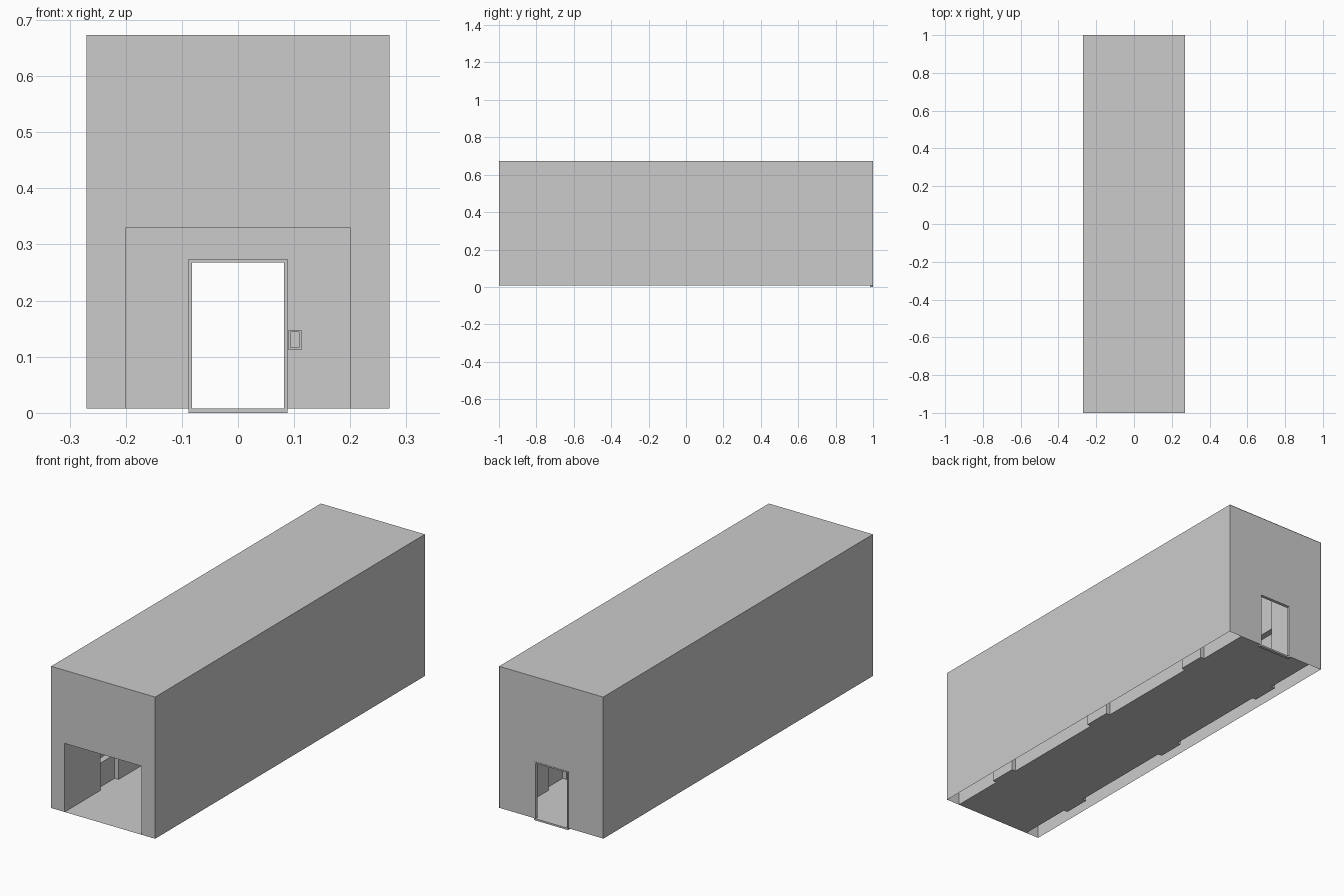
import bpy, bmesh

if "Cube" in bpy.data.objects:
    bpy.data.objects.remove(bpy.data.objects["Cube"])

B, T = 0.008, 0.673          # floor level, roof level
W, IN, CEIL = 0.27, 0.20, 0.60
Y0, Y1 = -1.0, 1.0
NICHES, HALF = (-0.667, 0.0, 0.667), 0.067


def sheet(name, polys):
    """Object made of flat open faces."""
    bm = bmesh.new()
    for p in polys:
        bm.faces.new([bm.verts.new(v) for v in p])
    bmesh.ops.remove_doubles(bm, verts=bm.verts, dist=1e-5)
    me = bpy.data.meshes.new(name)
    bm.to_mesh(me)
    bm.free()
    ob = bpy.data.objects.new(name, me)
    bpy.context.collection.objects.link(ob)
    return ob


def box(name, x0, x1, y0, y1, z0, z1):
    bpy.ops.mesh.primitive_cube_add(size=1, location=((x0 + x1) / 2, (y0 + y1) / 2, (z0 + z1) / 2))
    ob = bpy.context.object
    ob.name = name
    ob.scale = (x1 - x0, y1 - y0, z1 - z0)
    return ob


def end_wall(name, y, hw, top, out):
    """Full end wall with a doorway reaching the floor; out is the facing along y."""
    pts = [(-W, B), (-hw, B), (-hw, top), (hw, top), (hw, B), (W, B), (W, T), (-W, T)]
    if out > 0:
        pts.reverse()
    return sheet(name, [[(x, y, z) for x, z in pts]])


# Outer shell, open underneath
sheet("roof", [[(-W, Y0, T), (W, Y0, T), (W, Y1, T), (-W, Y1, T)]])
sheet("right_outer_wall", [[(W, Y0, B), (W, Y1, B), (W, Y1, T), (W, Y0, T)]])
sheet("left_outer_wall", [[(-W, Y1, B), (-W, Y0, B), (-W, Y0, T), (-W, Y1, T)]])
end_wall("front_wall", Y0, IN, 0.33, -1)
end_wall("back_wall", Y1 - 0.002, 0.084, 0.27, 1)

# Inner walls: plain stretches alternate with stepped niches
FLAT = [(IN, B), (IN, CEIL)]
STEP = [(IN + 0.02, B), (IN + 0.02, 0.12), (IN + 0.05, 0.12),
        (IN + 0.05, 0.33), (IN + 0.02, 0.33), (IN + 0.02, CEIL)]
ends = [Y0] + [n + s * HALF for n in NICHES for s in (-1, 1)] + [Y1 - 0.002]
for s, side in ((-1, "left"), (1, "right")):
    polys, floor = [], []
    for i, (a, b) in enumerate(zip(ends, ends[1:])):
        prof = STEP if i % 2 else FLAT
        for (xa, za), (xb, zb) in zip(prof, prof[1:]):
            q = [(s * xa, a, za), (s * xa, b, za), (s * xb, b, zb), (s * xb, a, zb)]
            polys.append(q if s < 0 else q[::-1])
        if i % 2:
            for y in (a, b):
                cap = [(s * x, y, z) for x, z in [(IN, B)] + STEP + [(IN, CEIL)]]
                polys.append(cap)
            floor.append([(s * IN, a, B), (s * (IN + 0.02), a, B),
                          (s * (IN + 0.02), b, B), (s * IN, b, B)])
    sheet(side + "_inner_wall", polys)
    sheet(side + "_niche_floors", floor)

# Corridor floor and ceiling
for name, z in (("floor", B), ("ceiling", CEIL)):
    sheet(name, [[(-IN, Y0, z), (IN, Y0, z), (IN, Y1 - 0.002, z), (-IN, Y1 - 0.002, z)]])

# Back door frame
FY = (0.985, 1.0)
for s, side in ((-1, "left"), (1, "right")):
    xs = sorted((s * 0.082, s * 0.088))
    box(side + "_door_jamb", *xs, *FY, B, 0.268)
box("door_head", -0.088, 0.088, *FY, 0.268, 0.274)
box("door_threshold", -0.088, 0.088, *FY, 0.0, B)

# Wall control beside the door, inside
SY = (0.99, 0.998)
box("panel_plate", 0.091, 0.112, 0.994, 0.998, 0.113, 0.147)
for x in (0.090, 0.109):
    box("panel_rim_side", x, x + 0.004, *SY, 0.112, 0.148)
for z in (0.112, 0.144):
    box("panel_rim_end", 0.094, 0.109, *SY, z, z + 0.004)
box("panel_button", 0.099, 0.104, 0.992, 0.995, 0.122, 0.127)
